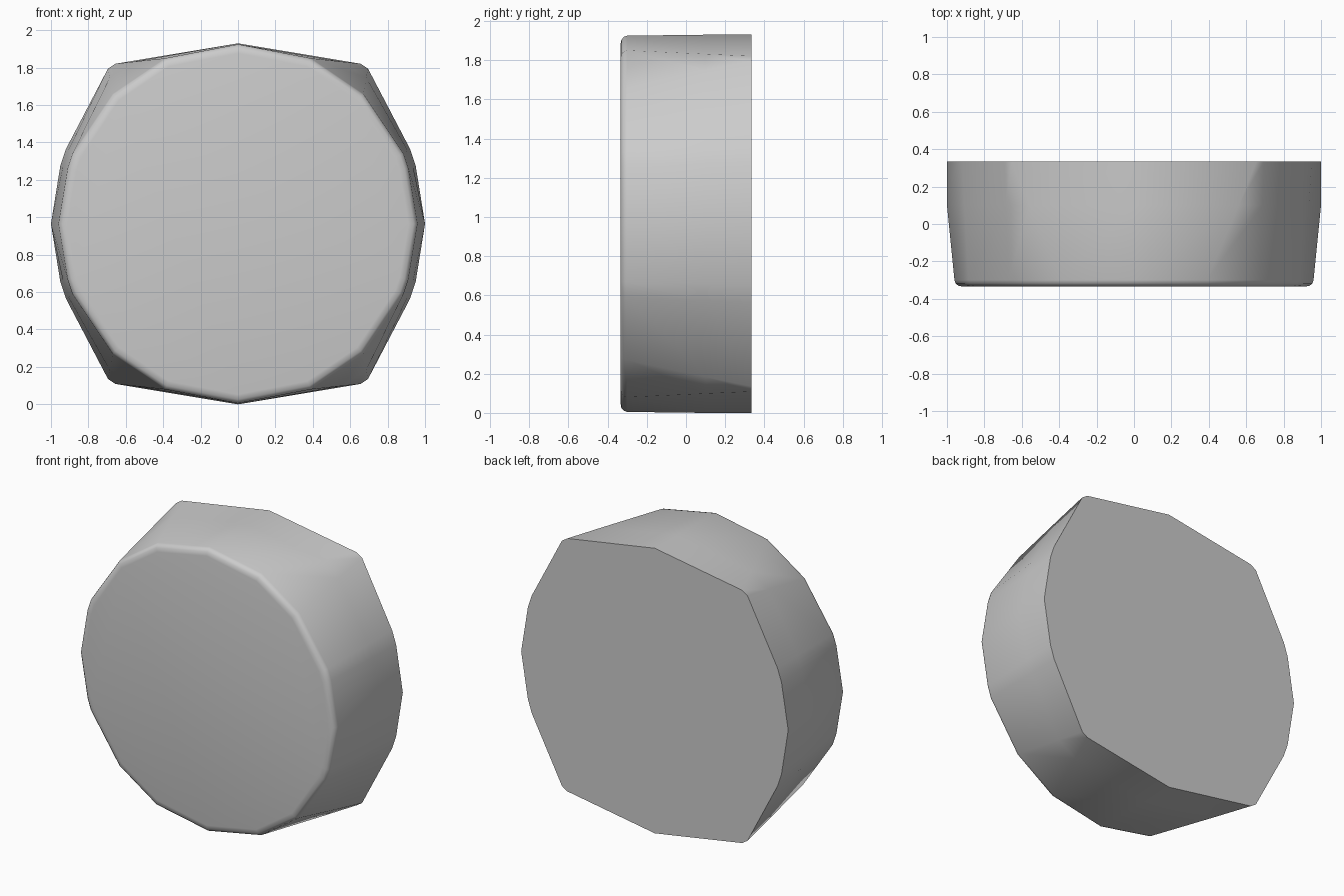
import bpy, bmesh
from math import radians

cube = bpy.data.objects.get("Cube")
if cube:
    bpy.data.objects.remove(cube, do_unlink=True)

MID_Z = 0.965

# Matching quarter outlines (x, z), running from the side to the top
back_quarter = [(1, 0), (.95, .31), (.92, .4), (.695, .83), (.655, .856), (0, .965)]
front_quarter = [(.96, 0), (.91, .3), (.885, .375), (.67, .695), (.39, .885), (0, .96)]


def full_outline(quarter):
    """Mirror a quarter outline into a closed loop."""
    half = quarter + [(-x, z) for x, z in quarter[-2::-1]]
    return half + [(x, -z) for x, z in half[-2:0:-1]]


def blend(t):
    """Outline between back and front; the side points stay wide."""
    pts = [(bx + (fx - bx) * t, bz + (fz - bz) * t)
           for (bx, bz), (fx, fz) in zip(back_quarter, front_quarter)]
    pts[0], pts[-1] = back_quarter[0], back_quarter[-1]
    return full_outline(pts)


def inset(amount):
    return [(x * (1 - amount), z * (1 - amount)) for x, z in full_outline(front_quarter)]


# Loft from the flat back to the rounded front rim
sections = [
    (.335, full_outline(back_quarter)),
    (.1, blend(.36)),
    (-.3, full_outline(front_quarter)),
    (-.317, inset(.006)),
    (-.33, inset(.022)),
    (-.335, inset(.05)),
]
bm = bmesh.new()
rings = [[bm.verts.new((x, y, z + MID_Z)) for x, z in outline] for y, outline in sections]
for a, b in zip(rings, rings[1:]):
    for i in range(len(a)):
        j = (i + 1) % len(a)
        bm.faces.new((a[i], a[j], b[j], b[i]))
bm.faces.new(rings[0])
bm.faces.new(rings[-1])
bmesh.ops.recalc_face_normals(bm, faces=bm.faces)

mesh = bpy.data.meshes.new("rounded_block")
bm.to_mesh(mesh)
bm.free()
block = bpy.data.objects.new("rounded_block", mesh)
bpy.context.collection.objects.link(block)

# Plain grey finish
grey = bpy.data.materials.new("light_grey")
grey.use_nodes = True
colour = (.6, .6, .6, 1)
grey.diffuse_color = colour
grey.node_tree.nodes["Principled BSDF"].inputs["Base Color"].default_value = colour
mesh.materials.append(grey)

bpy.context.view_layer.objects.active = block
block.select_set(True)
bpy.ops.object.shade_smooth_by_angle(angle=radians(40))
